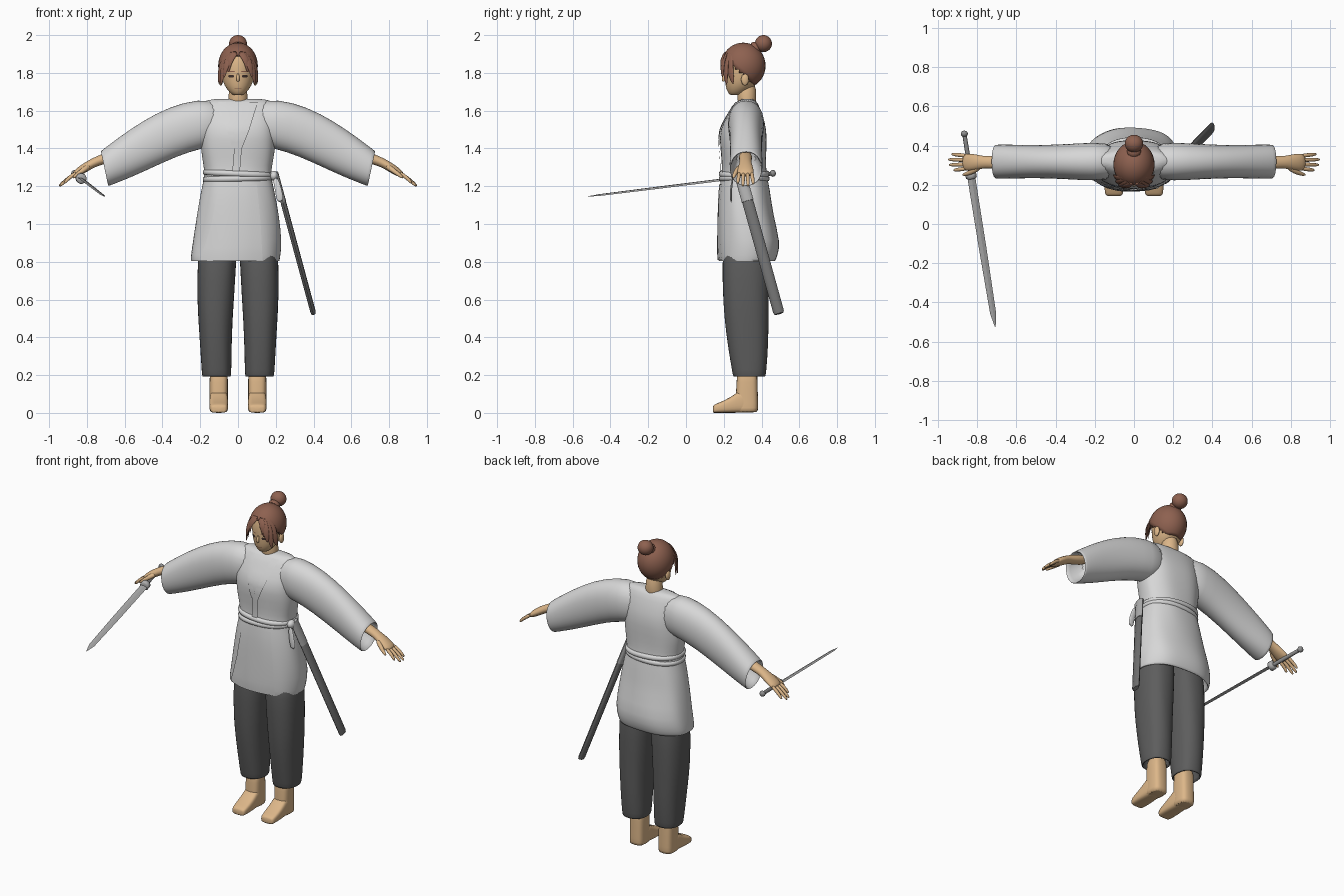
import bpy, bmesh, math
from mathutils import Vector
from mathutils.bvhtree import BVHTree

old = bpy.data.objects.get("Cube")
if old:
    bpy.data.objects.remove(old, do_unlink=True)


def material(name, r, g, b):
    m = bpy.data.materials.new(name)
    m.use_nodes = True
    m.diffuse_color = (r, g, b, 1)
    m.node_tree.nodes["Principled BSDF"].inputs["Base Color"].default_value = (r, g, b, 1)
    return m


SKIN = material("skin", .72, .47, .25)
HAIR = material("brown hair", .27, .12, .08)
CLOTH = material("white cloth", .68, .68, .68)
PANTS = material("charcoal cloth", .11, .11, .11)
SHEATH = material("dark scabbard", .16, .16, .16)
STEEL = material("blade steel", .42, .42, .42)
GREY = material("hilt grey", .28, .28, .28)
INK = material("eye brown", .05, .03, .025)


def finish(name, bm, mat, subdiv=0, angle=50):
    bmesh.ops.recalc_face_normals(bm, faces=bm.faces)
    me = bpy.data.meshes.new(name)
    bm.to_mesh(me)
    bm.free()
    ob = bpy.data.objects.new(name, me)
    bpy.context.collection.objects.link(ob)
    me.materials.append(mat)
    bpy.ops.object.select_all(action='DESELECT')
    ob.select_set(True)
    bpy.context.view_layer.objects.active = ob
    bpy.ops.object.shade_smooth_by_angle(angle=math.radians(angle))
    if subdiv:
        ob.modifiers.new("smooth", 'SUBSURF').levels = subdiv
        ob.modifiers["smooth"].render_levels = subdiv
    return ob


def loft(name, rings, mat, n=16, subdiv=1, power=1.0, angle=80, fold=0):
    """Skin over rings given as centre, half-axis u, half-axis v."""
    bm = bmesh.new()
    loops = []
    for c, u, v in rings:
        loop = []
        for i in range(n):
            a = math.tau * i / n
            ca, sa = math.cos(a), math.sin(a)
            k = 1 + fold * math.sin(a * 7 + c[2] * 9)
            co = (Vector(c) + Vector(u) * math.copysign(abs(ca) ** power, ca) * k
                  + Vector(v) * math.copysign(abs(sa) ** power, sa) * k)
            loop.append(bm.verts.new(co))
        loops.append(loop)
    for a, b in zip(loops, loops[1:]):
        for i in range(n):
            j = (i + 1) % n
            bm.faces.new((a[i], a[j], b[j], b[i]))
    bm.faces.new(loops[0])
    bm.faces.new(loops[-1])
    return finish(name, bm, mat, subdiv, angle)


def stack(rows):
    """Horizontal rings from rows of z, x, y, half width, half depth."""
    return [((x, y, z), (rx, 0, 0), (0, ry, 0)) for z, x, y, rx, ry in rows]


def tube(name, pts, radii, mat, flat=1.0, ref=(0, 0, 1), n=8, subdiv=1, angle=80):
    """Tapered tube along a path; flat squashes it along the ref direction."""
    pts = [Vector(p) for p in pts]
    rings = []
    for i, p in enumerate(pts):
        t = (pts[min(i + 1, len(pts) - 1)] - pts[max(i - 1, 0)]).normalized()
        r = Vector(ref(p)) if callable(ref) else Vector(ref)
        u = t.cross(r).normalized()
        rings.append((p, u * radii[i], u.cross(t) * radii[i] * flat))
    return loft(name, rings, mat, n, subdiv, angle=angle)


def ball(name, c, size, mat):
    bm = bmesh.new()
    bmesh.ops.create_uvsphere(bm, u_segments=32, v_segments=20, radius=1)
    for v in bm.verts:
        v.co = Vector(c) + Vector([a * b for a, b in zip(v.co, size)])
    return finish(name, bm, mat, angle=80)


def decal(name, target, rows, mat, lift=.004, cols=6):
    """Thin strip laid on the front of target; rows are z, left x, right x."""
    tree = BVHTree.FromObject(target, bpy.context.evaluated_depsgraph_get())
    bm = bmesh.new()
    grid = []
    fine = []
    for a, b in zip(rows, rows[1:]):
        fine += [[p + (q - p) * k / 6 for p, q in zip(a, b)] for k in range(6)]
    fine.append(rows[-1])
    for z, x0, x1 in fine:
        line = []
        for k in range(cols + 1):
            x = x0 + (x1 - x0) * k / cols
            hit = tree.ray_cast(Vector((x, -1, z)), Vector((0, 1, 0)))[0]
            y = hit.y if hit else .32
            line.append(bm.verts.new((x, y - lift, z)))
        grid.append(line)
    for a, b in zip(grid, grid[1:]):
        for k in range(cols):
            bm.faces.new((a[k], a[k + 1], b[k + 1], b[k]))
    return finish(name, bm, mat, angle=80)


# Robe body with an open, hollow skirt
robe = loft("robe", stack([
    (1.665, 0, .325, .15, .03), (1.645, 0, .32, .19, .06), (1.58, 0, .315, .205, .09),
    (1.5, 0, .302, .2, .128), (1.4, 0, .305, .2, .122), (1.3, 0, .308, .18, .116),
    (1.25, 0, .308, .176, .122), (1.18, 0, .31, .195, .135), (1.05, 0, .315, .218, .145),
    (.9, -.005, .335, .238, .167), (.83, -.015, .327, .238, .158), (.8, -.016, .322, .236, .15),
    (.8, -.016, .322, .225, .14), (.93, 0, .325, .21, .14)]), CLOTH, 28, 1, .85, fold=.012)
decal("undershirt", robe, [(1.645, -.075, .075), (1.56, -.052, .05), (1.43, -.012, -.002)], CLOTH, .003)
decal("left_collar", robe, [(1.645, .06, .105), (1.5, .018, .06), (1.4, -.02, .02), (1.28, -.03, .01)], CLOTH, .009)
decal("right_collar", robe, [(1.645, -.105, -.065), (1.5, -.06, -.025), (1.4, -.03, -.005)], CLOTH, .006)
decal("skirt_flap", robe, [(1.21, -.1, .1), (1, -.14, .12), (.81, -.2, .13)], CLOTH, .005)

# Sash wrapped twice, with a knot on the left hip
for name, z, tilt in (("upper_sash", 1.266, -.008), ("lower_sash", 1.24, .004)):
    loft(name, [((0, .308, z + dz), (r, 0, tilt), (0, r - .052, 0)) for dz, r in
                ((-.018, .172), (-.014, .188), (.014, .188), (.018, .172))], CLOTH, 28, 1, .88)
ball("sash_knot", (.19, .27, 1.255), (.022, .03, .026), CLOTH)
tube("sash_end", [(.195, .25, 1.25), (.215, .235, 1.18), (.225, .24, 1.11)],
     [.016, .02, .022], CLOTH, .3, (0, 1, 0))

# Limbs, mirrored
for s, side in ((1, "left"), (-1, "right")):
    ends = [(.08, 1.65, .08, 1.42, .09), (.21, 1.664, .19, 1.4, .1), (.365, 1.622, .32, 1.36, .09),
            (.51, 1.545, .5, 1.275, .084), (.645, 1.45, .61, 1.228, .088), (.722, 1.39, .685, 1.2, .088),
            (.728, 1.385, .688, 1.2, .085), (.72, 1.375, .685, 1.21, .075), (.6, 1.43, .57, 1.29, .06)]
    loft(side + "_sleeve", [((s * (a + c) / 2, .318, (b + d) / 2),
                             (s * (a - c) / 2, 0, (b - d) / 2), (0, r, 0))
                            for a, b, c, d, r in ends], CLOTH, 20, 1, .92)

    # Hand: forearm and palm, four fingers and thumb
    loft(side + "_hand", [((s * x, .315, z), (0, w, 0), (s * .55 * h, 0, .83 * h)) for x, z, w, h in (
        (.62, 1.375, .04, .035), (.73, 1.338, .034, .028), (.77, 1.322, .032, .025), (.81, 1.298, .043, .025),
        (.85, 1.272, .046, .022), (.872, 1.257, .042, .014))], SKIN, 12)
    for k, (reach, drop) in enumerate(((.92, 1.215), (.943, 1.2), (.947, 1.2), (.93, 1.21))):
        y = .315 + (k - 1.5) * .022
        tip = .315 + (k - 1.5) * .027
        tube(f"{side}_finger_{k + 1}", [(s * .85, y, 1.274), (s * .895, (y + tip) / 2, 1.245),
             (s * (reach - .008), tip, drop + .009), (s * reach, tip, drop)], [.012, .011, .009, .004], SKIN)
    tube(side + "_thumb", [(s * .785, .295, 1.308), (s * .82, .268, 1.285), (s * .86, .253, 1.255),
                           (s * .875, .251, 1.243)], [.018, .015, .011, .005], SKIN)

    # Trouser leg, ankle and foot
    loft(side + "_trouser_leg", stack([(z, s * x, y, rx, ry) for z, x, y, rx, ry in (
        (.95, .1, .315, .1, .11), (.8, .113, .315, .104, .126), (.6, .118, .318, .098, .122),
        (.5, .119, .32, .092, .118), (.35, .117, .328, .084, .108), (.21, .114, .335, .079, .09),
        (.19, .114, .335, .076, .086), (.19, .113, .335, .065, .075), (.3, .113, .335, .06, .07))]),
        PANTS, 20, 1, .85, fold=.012)
    loft(side + "_ankle", stack([(z, s * .102, y, .049, d) for z, y, d in (
        (.26, .325, .054), (.16, .323, .056), (.08, .322, .06), (.02, .323, .06), (0, .323, .058))]),
        SKIN, 16, 1, .65)
    loft(side + "_foot", [((s * .102, y, h / 2), (w, 0, 0), (0, 0, h / 2)) for y, w, h in (
        (.142, .038, .036), (.15, .046, .046), (.2, .051, .064), (.26, .05, .098),
        (.29, .049, .13), (.36, .046, .09))], SKIN, 16, 1, .55)
    ball(side + "_ear", (s * .091, .312, 1.765), (.012, .02, .032), SKIN)

# Head and neck
loft("neck", stack([(1.6, 0, .325, .06, .05), (1.66, 0, .322, .05, .05), (1.76, 0, .32, .05, .055)]), SKIN)
head = loft("head", stack([
    (1.682, 0, .26, .022, .025), (1.688, 0, .266, .036, .04), (1.715, 0, .28, .062, .068),
    (1.75, 0, .295, .08, .089), (1.79, 0, .303, .089, .1), (1.85, 0, .306, .094, .104),
    (1.9, 0, .306, .08, .09), (1.93, 0, .306, .05, .06)]), SKIN, 20)
tube("nose", [(0, .207, 1.8), (0, .195, 1.768), (0, .202, 1.752)], [.006, .011, .008], SKIN, ref=(0, 1, 0))
for s, side in ((1, "left"), (-1, "right")):
    decal(side + "_eye", head, [(1.789, s * .026, s * .048), (1.782, s * .02, s * .054),
                                (1.775, s * .026, s * .046)], INK, .002)
    decal(side + "_eyebrow", head, [(1.811, s * .022, s * .058), (1.806, s * .016, s * .06)], HAIR, .002)
decal("mouth", head, [(1.721, -.02, .02), (1.717, -.016, .016)], HAIR, .002)

# Hair cap, trimmed along a hairline that drops towards the nape
hair = ball("hair_cap", (0, .303, 1.838), (.105, .118, .122), HAIR)
bm = bmesh.new()
bm.from_mesh(hair.data)
trim = []
for f in bm.faces:
    c = f.calc_center_median()
    t = min(max((c.y - .2) / .16, 0), 1)
    if c.z < 1.885 - .15 * t:
        trim.append(f)
bmesh.ops.delete(bm, geom=trim, context='FACES')
bm.to_mesh(hair.data)
bm.free()
hair.modifiers.new("thickness", 'SOLIDIFY').thickness = .012
ball("hair_bun", (0, .41, 1.955), (.047, .045, .045), HAIR)
tube("bun_base", [(0, .35, 1.92), (0, .395, 1.945)], [.05, .032], HAIR, n=12)


def outward(p):
    return (p.x, p.y - .3, (p.z - 1.84) * .5)


# Parted fringe and side locks
for s, side in ((1, "left"), (-1, "right")):
    for k, (x, y, z, w) in enumerate(((.05, .192, 1.805, .02), (.073, .193, 1.775, .022),
                                      (.09, .215, 1.735, .024), (.101, .25, 1.74, .026))):
        start = Vector((s * (.008 + .012 * k), .213 + .006 * k, 1.915))
        end = Vector((s * x, y, z))
        mid = start.lerp(end, .5) + Vector((s * .016, -.017 + .002 * k, .012))
        tube(f"{side}_fringe_{k + 1}", [start, mid, start.lerp(end, .85) + Vector((s * .007, -.004, 0)), end],
             [w, w * 1.05, w * .6, .003], HAIR, .35, outward)

# Drawn sword in the right hand
pommel, point = Vector((-.865, .46, 1.268)), Vector((-.707, -.525, 1.145))


def along(t):
    return pommel.lerp(point, t)


tube("sword_grip", [along(0), along(.22)], [.011, .012], GREY, n=10, subdiv=0)
ball("sword_pommel", pommel, (.018, .016, .018), GREY)
tube("sword_guard", [along(t) for t in (.2, .205, .228, .233)], [.022, .028, .028, .02], STEEL, n=14, subdiv=0)
tube("sword_blade", [along(t) for t in (.22, .6, .93, 1)], [.021, .02, .016, .002], STEEL,
     .2, (.3, 0, 1), 4, 0, 20)

# Scabbard hanging from the left hip
top, bottom = Vector((.198, .285, 1.27)), Vector((.4, .493, .525))
hang = [top.lerp(bottom, t) for t in (0, .2, .21, .985, 1)]
tube("scabbard_throat", hang[:2], [.031, .032], STEEL, .5, (1, 0, 0), 10, 0, 45)
tube("scabbard", hang[1:], [.026, .03, .029, .024], SHEATH, .5, (1, 0, 0), 10, 0, 45)
